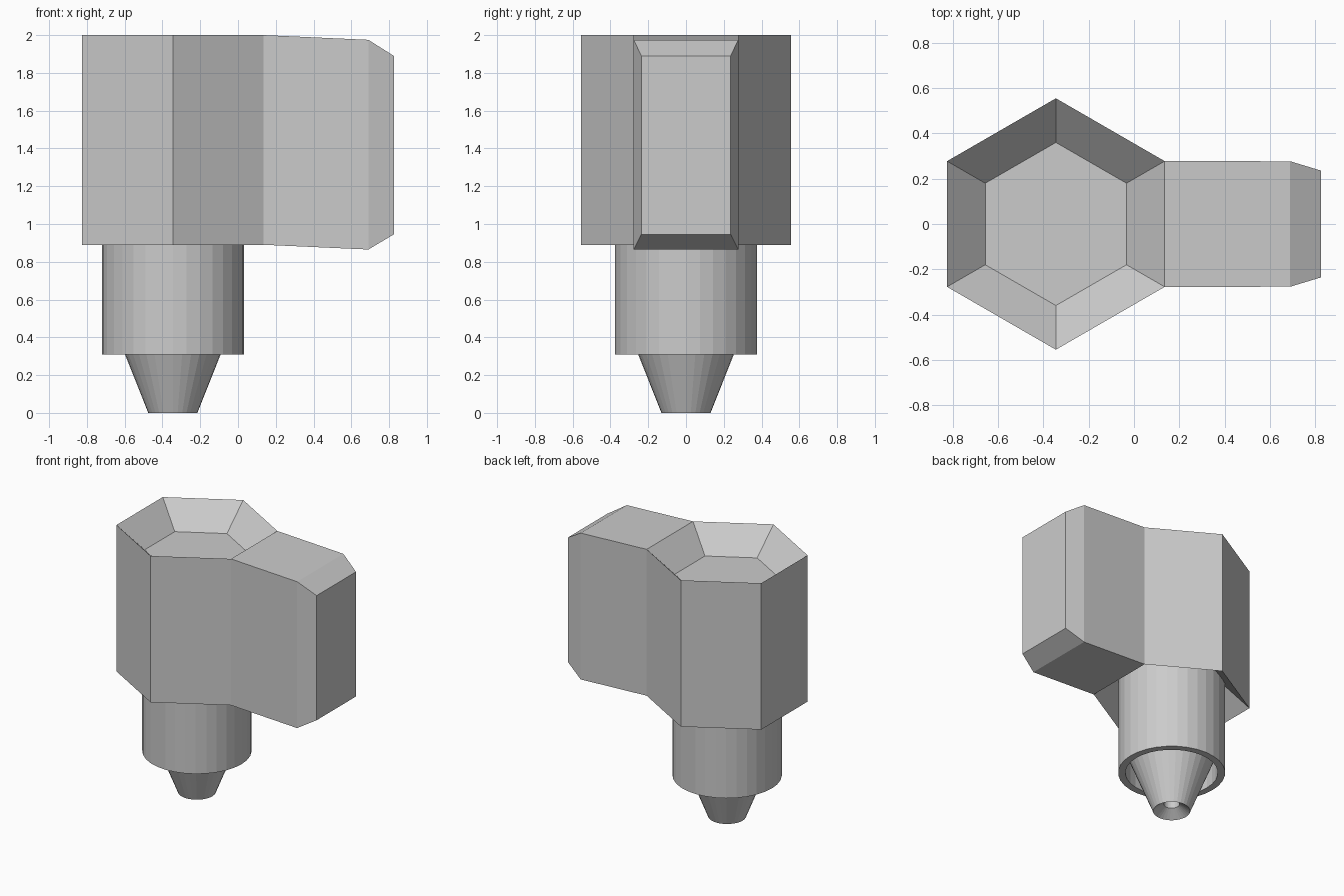
import bpy, bmesh
from math import sin, cos, pi

if "Cube" in bpy.data.objects:
    bpy.data.objects.remove(bpy.data.objects["Cube"])

CX = -0.345  # axis of the hexagonal body and nozzle


def finish(name, bm):
    bmesh.ops.recalc_face_normals(bm, faces=bm.faces)
    me = bpy.data.meshes.new(name)
    bm.to_mesh(me)
    bm.free()
    ob = bpy.data.objects.new(name, me)
    bpy.context.collection.objects.link(ob)
    return ob


def lathe(bm, profile, n, start=0.0):
    """Stack rings of n vertices from (radius, z) pairs and cap both ends."""
    rings = [[bm.verts.new((CX + r * cos(start + 2 * pi * i / n),
                            r * sin(start + 2 * pi * i / n), z))
              for i in range(n)] for r, z in profile]
    bands = []
    for a, b in zip(rings, rings[1:]):
        bands.append([bm.faces.new((a[i], a[(i + 1) % n], b[(i + 1) % n], b[i]))
                      for i in range(n)])
    bm.faces.new(rings[0])
    bm.faces.new(rings[-1])
    return bands


# Hexagonal body with sunken top and bottom, side arm extruded from its +x face
bm = bmesh.new()
bands = lathe(bm, [(0.36, 1.07), (0.555, 0.89), (0.555, 2.0), (0.36, 1.82)], 6, pi / 6)
side = max(bands[1], key=lambda f: f.calc_center_median().x)
loop = list(side.verts)
bm.faces.remove(side)
for x, half_y, z0, z1 in [(0.69, 0.277, 0.865, 1.975), (0.825, 0.236, 0.945, 1.89)]:
    new = [bm.verts.new((x, half_y if v.co.y > 0 else -half_y,
                         z1 if v.co.z > 1.4 else z0)) for v in loop]
    for i in range(4):
        j = (i + 1) % 4
        bm.faces.new((loop[i], loop[j], new[j], new[i]))
    loop = new
bm.faces.new(loop)
finish("hex_body_with_arm", bm)

# Round collar with a recessed conical tip and a small bore
bm = bmesh.new()
lathe(bm, [(0.055, 0.2), (0.055, 0.055), (0.13, 0), (0.325, 0.49),
           (0.325, 0.31), (0.376, 0.31), (0.376, 1.07)], 32)
finish("collar_and_nozzle", bm)
